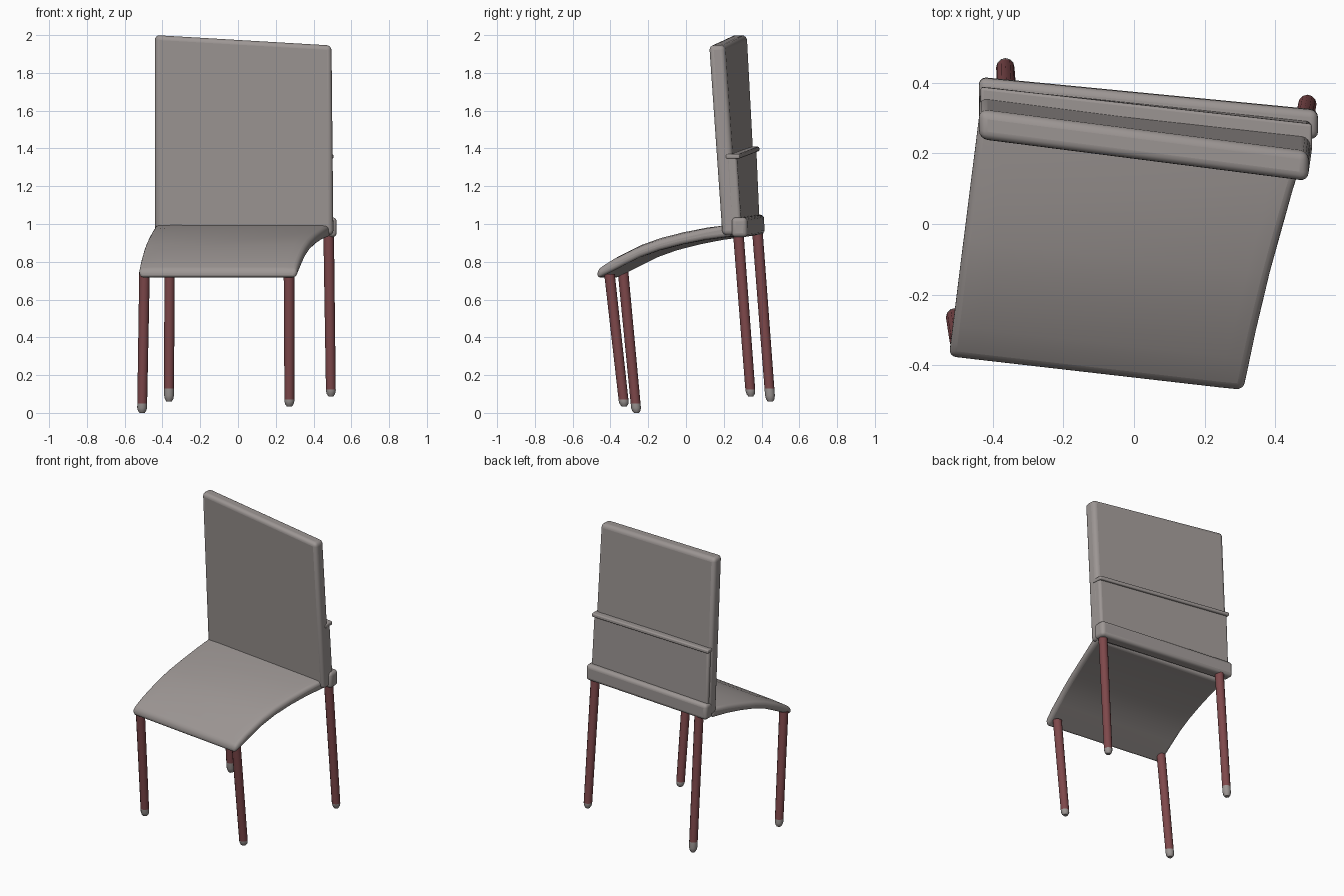
import bpy, bmesh, math
from mathutils import Vector

if "Cube" in bpy.data.objects:
    bpy.data.objects.remove(bpy.data.objects["Cube"])


def material(name, rgb):
    m = bpy.data.materials.new(name)
    m.diffuse_color = (*rgb, 1)
    m.use_nodes = True
    m.node_tree.nodes["Principled BSDF"].inputs["Base Color"].default_value = m.diffuse_color
    return m


GREY = material("warm grey", (0.335, 0.305, 0.295))
RED = material("dull red", (0.21, 0.065, 0.07))


def finish(name, bm, mats, bevel=0, angle=45):
    bmesh.ops.recalc_face_normals(bm, faces=bm.faces[:])
    me = bpy.data.meshes.new(name)
    bm.to_mesh(me)
    bm.free()
    ob = bpy.data.objects.new(name, me)
    bpy.context.collection.objects.link(ob)
    for m in mats:
        me.materials.append(m)
    if bevel:
        b = ob.modifiers.new("rounding", "BEVEL")
        b.width, b.segments = bevel, 4
        b.limit_method, b.angle_limit = "ANGLE", math.radians(40)
    bpy.ops.object.select_all(action="DESELECT")
    bpy.context.view_layer.objects.active = ob
    ob.select_set(True)
    bpy.ops.object.shade_smooth_by_angle(angle=math.radians(angle))
    return ob


def loft(name, profiles, bevel):
    """Closed solid through several profiles, left to right."""
    bm = bmesh.new()
    rings = [[bm.verts.new(p) for p in prof] for prof in profiles]
    n = len(rings[0])
    for a, b in zip(rings, rings[1:]):
        for i in range(n):
            j = (i + 1) % n
            bm.faces.new((a[i], a[j], b[j], b[i]))
    bm.faces.new(rings[0])
    bm.faces.new(rings[-1])
    return finish(name, bm, [GREY], bevel)


def end(x0, x1, low, high, front0, back0, front1, back1):
    """Four-cornered end profile; 0 = bottom, 1 = top."""
    return [(x0, front0, low), (x0, back0, low), (x1, back1, high), (x1, front1, high)]


# seat: curved slab, dropping towards the front, its top rounded down at the sides
curve = [(0, .735), (.05, .757), (.12, .785), (.22, .822), (.32, .857), (.46, .893),
         (.63, .924), (.80, .948), (1, .967)]


def seat_section(front, rear, drop=0, pinch=0):
    def at(s, z, d=0):
        p = Vector(front).lerp(Vector(rear), s)
        hump = 4 * s * (1 - s)
        return (p.x - pinch * hump, p.y, z - d * hump)
    top = [at(s, z + .022 + .01 * min(1, s * 10), drop) for s, z in curve]
    low = [at(s, z - .024 - .008 * min(1, s * 10)) for s, z in reversed(curve)]
    return top + low


loft("seat", [seat_section((-.525, -.375), (-.435, .34), .016),
              seat_section((-.44, -.385), (-.355, .33)),
              seat_section((.24, -.463), (.42, .25)),
              seat_section((.31, -.47), (.495, .24), .012, .012)], .02)

# backrest panel
loft("backrest", [end(-.44, -.44, .96, 2.0, .30, .38, .24, .325),
                  end(.505, .495, .94, 1.945, .19, .275, .12, .205)], .025)

# thicker lower part of the backrest, its ledge and the bottom rail
loft("lower_back_cover", [end(-.43, -.43, .98, 1.40, .34, .392, .31, .374),
                          end(.505, .50, .96, 1.36, .23, .295, .20, .268)], .015)
loft("back_ledge", [end(-.435, -.435, 1.385, 1.41, .32, .39, .32, .388),
                    end(.505, .505, 1.345, 1.37, .21, .285, .21, .283)], .008)
loft("bottom_rail", [end(-.44, -.44, .945, 1.05, .34, .418, .34, .415),
                     end(.522, .522, .93, 1.035, .24, .325, .24, .322)], .022)


# legs: slanted rods with a grey foot
def leg(name, top, foot, foot_height):
    top, foot = Vector(top), Vector(foot)
    bm = bmesh.new()
    h = foot_height / (top.z - foot.z)
    rings = []
    for t, r in ((0, .014), (.015, .022), (.035, .026), (h, .026), (1, .028)):
        c = foot.lerp(top, t)
        rings.append([bm.verts.new((c.x + r * math.cos(i * math.tau / 12),
                                    c.y + r * math.sin(i * math.tau / 12), c.z))
                      for i in range(12)])
    for k in range(4):
        for i in range(12):
            j = (i + 1) % 12
            f = bm.faces.new((rings[k][i], rings[k][j], rings[k + 1][j], rings[k + 1][i]))
            f.material_index = 1 if k < 3 else 0
    bm.faces.new(rings[0]).material_index = 1
    bm.faces.new(rings[-1])
    finish(name, bm, [RED, GREY])


leg("front_left_leg", (-.495, -.333, .745), (-.508, -.262, 0.0), .05)
leg("front_right_leg", (.27, -.405, .735), (.272, -.327, .035), .035)
leg("rear_left_leg", (-.362, .378, .96), (-.365, .447, .06), .07)
leg("rear_right_leg", (.48, .277, .95), (.492, .343, .088), .035)
